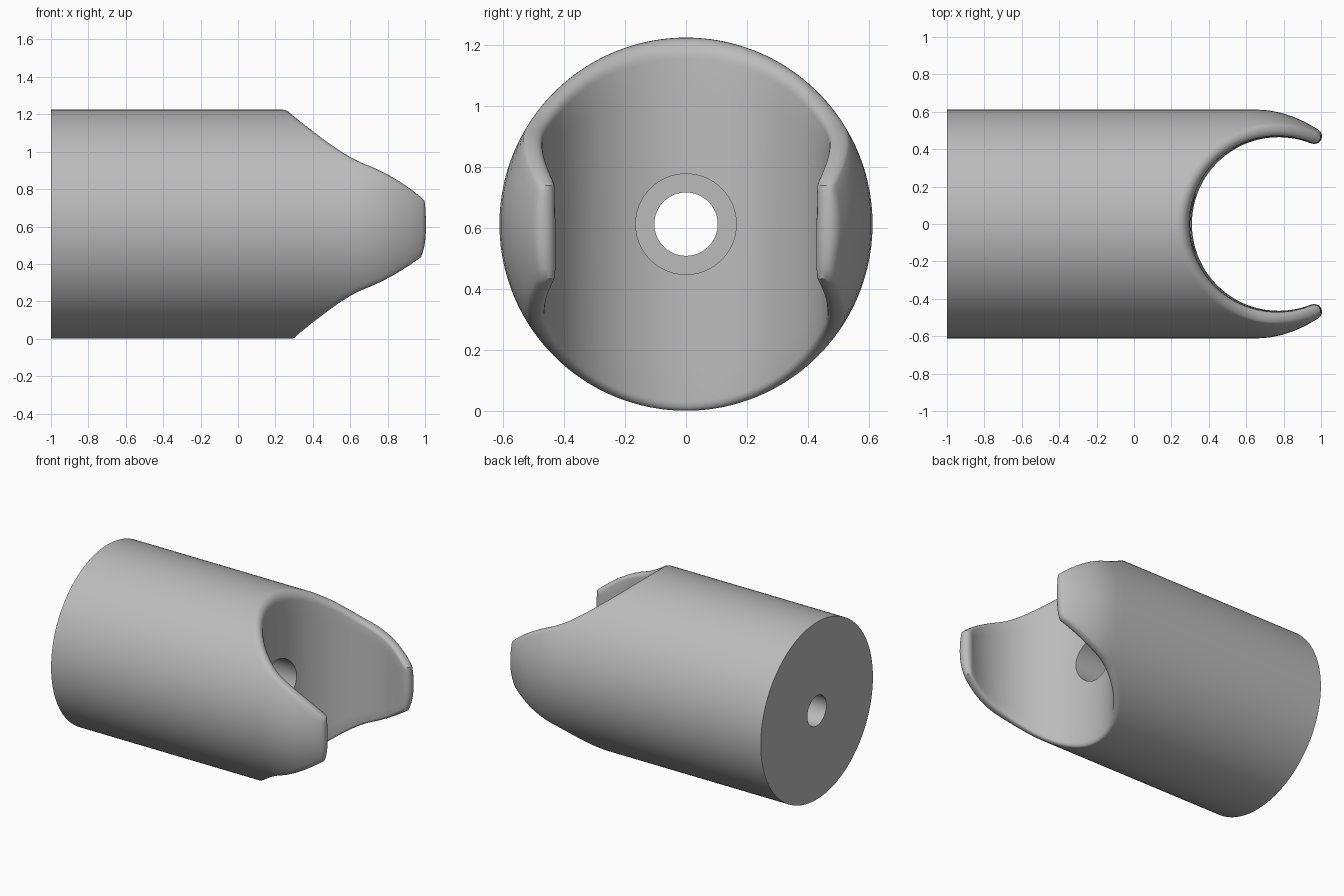
import bpy, bmesh
from math import sin, cos, pi, atan2, asin, hypot
from mathutils import Vector

if "Cube" in bpy.data.objects:
    bpy.data.objects.remove(bpy.data.objects["Cube"])

AXIS_Z = 0.613            # height of the body axis
RADIUS = 0.612
SADDLE_X = 0.77           # vertical axis of the saddle cut
TIP_TOP, TIP_LOW = 0.22, -0.35
N_TIP, N_RIM, N_LEN, N_ROUND = 10, 80, 12, 8

grey = bpy.data.materials.new("plain grey")
grey.use_nodes = True
colour = (0.5, 0.5, 0.5, 1)
grey.diffuse_color = colour
grey.node_tree.nodes["Principled BSDF"].inputs["Base Color"].default_value = colour


def body_radius(x):
    """Straight tube that curves inwards near the tips."""
    return RADIUS - 0.95 * max(0, x - 0.65) ** 2


def outer_point(x, a):
    r = body_radius(x)
    return Vector((x, r * cos(a), AXIS_Z + r * sin(a)))


def wall_point(phi, z, side):
    r = 0.46 + 0.0125 * z
    return Vector((SADDLE_X + r * cos(phi), side * r * sin(phi), z))


def rim_x(a):
    """Where the outer skin ends at angle a around the body."""
    s = sin(a)
    reach = 0.535 if s > 0 else 0.525 - 0.045 * s ** 4
    lo, hi = 0.2, 0.983 - 0.3 * max(0, -asin(s) - 0.1) ** 2

    def outside(x):
        return hypot(x - SADDLE_X, body_radius(x) * cos(a)) > reach
    if outside(hi):
        return hi
    for _ in range(40):
        mid = (lo + hi) / 2
        lo, hi = (mid, hi) if outside(mid) else (lo, mid)
    return lo


def spread(a, b, n):
    return [a + (b - a) * i / n for i in range(n)]


# Angles around the rim: one tip, upper rim, other tip, lower rim
angles = (spread(TIP_LOW, TIP_TOP, N_TIP) + spread(TIP_TOP, pi - TIP_TOP, N_RIM)
          + spread(pi - TIP_TOP, pi - TIP_LOW, N_TIP)
          + spread(pi - TIP_LOW, 2 * pi + TIP_LOW, N_RIM))
count = len(angles)

bm = bmesh.new()
strips, inner = [], []
for a in angles:
    s, c = sin(a), cos(a)
    side = 1 if c >= 0 else -1
    end = rim_x(a)
    # Outer skin line from the back to the rim
    line = [outer_point(-1, a)]
    line += [outer_point(x, a) for x in spread(0.2, end, N_LEN)]
    A = outer_point(end, a)
    # Rounded rim between outer skin and saddle wall
    phi = max(atan2(abs(A.y), A.x - SADDLE_X), 1.18)
    depth = 0.07 if s > 0 else 0.03
    B = wall_point(phi, A.z - depth * s * abs(s), side)
    out_dir = (A - outer_point(end - 0.01, a)).normalized()
    in_dir = Vector((abs(c) * sin(phi), -side * abs(c) * cos(phi), s)).normalized()
    handle = (0.4 + 0.25 * c * c) * (B - A).length
    P, Q = A + out_dir * handle, B + in_dir * handle
    for i in range(N_ROUND + 1):
        t = i / N_ROUND
        u = 1 - t
        line.append(A * u ** 3 + P * (3 * u * u * t) + Q * (3 * u * t * t) + B * t ** 3)
    strips.append([bm.verts.new(p) for p in line])
    inner.append((phi, B.z, side if abs(c) > 1e-6 else 1))

for i in range(count):
    k = (i + 1) % count
    for j in range(len(strips[0]) - 1):
        bm.faces.new((strips[i][j], strips[k][j], strips[k][j + 1], strips[i][j + 1]))
bm.faces.new([s[0] for s in strips])

# Saddle wall: columns from the lower rim to the upper rim
columns = []
for i in range(N_RIM + 1):
    low, top = (count - i) % count, N_TIP + i
    column = [strips[low][-1]]
    for j in range(1, N_TIP):
        if i == 0:
            column.append(strips[j][-1])
        elif i == N_RIM:
            column.append(strips[top + N_TIP - j][-1])
        else:
            t = j / N_TIP
            p = inner[low][0] * (1 - t) + inner[top][0] * t
            z = inner[low][1] * (1 - t) + inner[top][1] * t
            column.append(bm.verts.new(wall_point(p, z, inner[top][2])))
    columns.append(column + [strips[top][-1]])
for left, right in zip(columns, columns[1:]):
    for j in range(N_TIP):
        bm.faces.new((left[j], right[j], right[j + 1], left[j + 1]))

bmesh.ops.recalc_face_normals(bm, faces=bm.faces)
mesh = bpy.data.meshes.new("saddle_body")
bm.to_mesh(mesh)
bm.free()
mesh.materials.append(grey)
body = bpy.data.objects.new("saddle_body", mesh)
bpy.context.collection.objects.link(body)


def drill(radius, x0, x1):
    """Cut a round hole along the body axis."""
    bpy.ops.mesh.primitive_cylinder_add(vertices=64, radius=radius, depth=x1 - x0,
                                        location=((x0 + x1) / 2, 0, AXIS_Z),
                                        rotation=(0, pi / 2, 0))
    cutter = bpy.context.object
    cutter.name = "hole_cutter"
    cutter.hide_render = True
    cutter.data.materials.append(grey)
    mod = body.modifiers.new("hole", 'BOOLEAN')
    mod.operation, mod.solver, mod.object = 'DIFFERENCE', 'EXACT', cutter
    bpy.ops.object.select_all(action='DESELECT')
    body.select_set(True)
    bpy.context.view_layer.objects.active = body
    bpy.ops.object.modifier_apply(modifier=mod.name)
    bpy.data.objects.remove(cutter)


# Bolt recess, then the through hole
drill(0.165, -0.4, 0.6)
drill(0.104, -1.2, 0.5)
bpy.ops.object.shade_smooth_by_angle(angle=0.6)
